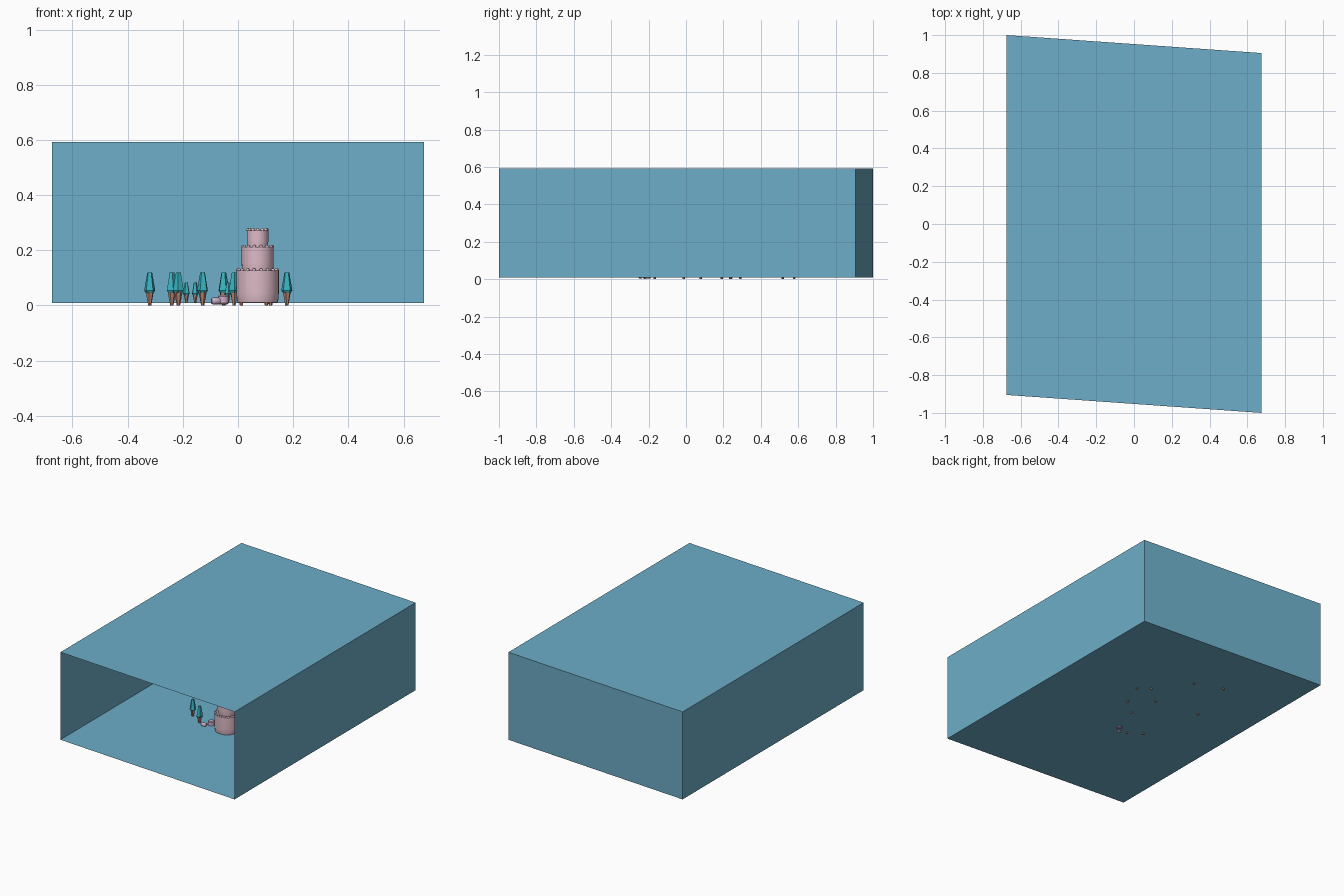
import bpy, bmesh, math

if "Cube" in bpy.data.objects:
    bpy.data.objects.remove(bpy.data.objects["Cube"])


def material(name, rgb):
    m = bpy.data.materials.new(name)
    m.diffuse_color = (*rgb, 1)
    m.use_nodes = True
    m.node_tree.nodes["Principled BSDF"].inputs["Base Color"].default_value = m.diffuse_color
    return m


BLUE = material("room_blue", (0.15, 0.42, 0.58))
PINK = material("icing_pink", (0.74, 0.50, 0.58))
TEAL = material("leaf_teal", (0.04, 0.45, 0.53))
BROWN = material("cone_brown", (0.50, 0.23, 0.17))
LILAC = material("sweet_lilac", (0.60, 0.42, 0.58))


def to_object(name, bm, mat, smooth=False):
    mesh = bpy.data.meshes.new(name)
    bmesh.ops.recalc_face_normals(bm, faces=bm.faces[:])
    bm.to_mesh(mesh)
    bm.free()
    mesh.materials.append(mat)
    ob = bpy.data.objects.new(name, mesh)
    bpy.context.collection.objects.link(ob)
    if smooth:
        bpy.ops.object.select_all(action='DESELECT')
        ob.select_set(True)
        bpy.context.view_layer.objects.active = ob
        bpy.ops.object.shade_smooth_by_angle(angle=math.radians(40))
    return ob


def lathe(bm, profile, sides, centre=(0, 0), turn=0.0):
    """Stack of rings (radius, height) joined by quads and capped."""
    rings = []
    for r, z in profile:
        rings.append([bm.verts.new((centre[0] + r * math.cos(turn + 2 * math.pi * i / sides),
                                    centre[1] + r * math.sin(turn + 2 * math.pi * i / sides), z))
                      for i in range(sides)])
    for a, b in zip(rings, rings[1:]):
        for i in range(sides):
            j = (i + 1) % sides
            bm.faces.new((a[i], a[j], b[j], b[i]))
    bm.faces.new(rings[0][::-1])
    bm.faces.new(rings[-1])


# Skewed room shell, open at the front, walls without thickness
bm = bmesh.new()
plan = [(-0.675, -0.905), (0.675, -1.0), (0.675, 0.905), (-0.675, 1.0)]
low = [bm.verts.new((x, y, 0.009)) for x, y in plan]
high = [bm.verts.new((x, y, 0.592)) for x, y in plan]
bm.faces.new(low[::-1])
bm.faces.new(high)
for i in (1, 2, 3):
    j = (i + 1) % 4
    bm.faces.new((low[i], low[j], high[j], high[i]))
to_object("room_shell", bm, BLUE)

# Tiered cake tower with a ring of icing drops on each rim
CAKE = (0.071, -0.215)
tiers = [("bottom", 0.077, 0.010, 0.126, 18),
         ("middle", 0.058, 0.120, 0.211, 14),
         ("top", 0.039, 0.205, 0.272, 12)]
for name, r, z0, z1, drops in tiers:
    bm = bmesh.new()
    lathe(bm, [(r * 0.94, z0), (r * 0.98, z0 + 0.012), (r, z0 + 0.035), (r, z1)], 32, CAKE)
    to_object(name + "_cake_tier", bm, PINK, True)
    bm = bmesh.new()
    for k in range(drops):
        a = 2 * math.pi * k / drops
        made = bmesh.ops.create_icosphere(bm, subdivisions=2, radius=0.0065)["verts"]
        bmesh.ops.translate(bm, verts=made, vec=(CAKE[0] + (r - 0.005) * math.cos(a),
                                                 CAKE[1] + (r - 0.005) * math.sin(a), z1 + 0.002))
    to_object(name + "_icing_drops", bm, PINK, True)

# Low-poly trees: upturned cone trunk and tapering crown; x, y, scale, base height
trees = [(-0.32, 0.236, 1, 0), (-0.24, 0.578, 1, 0), (-0.216, -0.167, 1, 0),
         (-0.128, -0.222, 1, 0), (-0.052, 0.517, 1, 0), (-0.014, 0.191, 1, 0),
         (0.012, -0.012, 1, 0), (0.177, 0.241, 1, 0), (0.103, 0.291, 1, 0),
         (0.118, 0.079, 1, 0), (-0.187, 0.30, 0.62, 0.009),
         (-0.155, 0.35, 0.62, 0.009), (-0.036, 0.30, 0.62, 0.009)]
for n, (x, y, s, z) in enumerate(trees):
    turn = 0.3 + 0.9 * n
    bm = bmesh.new()
    lathe(bm, [(0.006 * s, z), (0.015 * s, z + 0.05 * s)], 6, (x, y), turn)
    to_object("tree_trunk", bm, BROWN)
    bm = bmesh.new()
    lathe(bm, [(0.014 * s, z + 0.044 * s), (0.021 * s, z + 0.054 * s),
               (0.009 * s, z + 0.12 * s)], 5, (x, y), turn)
    to_object("tree_crown", bm, TEAL)

# Two marshmallow sweets beside the cake: one upright, one lying
bm = bmesh.new()
lathe(bm, [(0.015, 0.004), (0.019, 0.008), (0.019, 0.033), (0.015, 0.037)], 20, (-0.053, -0.205))
to_object("upright_sweet", bm, LILAC, True)
bm = bmesh.new()
lathe(bm, [(0.009, -0.016), (0.012, -0.012), (0.012, 0.012), (0.009, 0.016)], 20)
lying = to_object("lying_sweet", bm, LILAC, True)
lying.rotation_euler = (0, math.pi / 2, 0.25)
lying.location = (-0.081, -0.243, 0.016)
